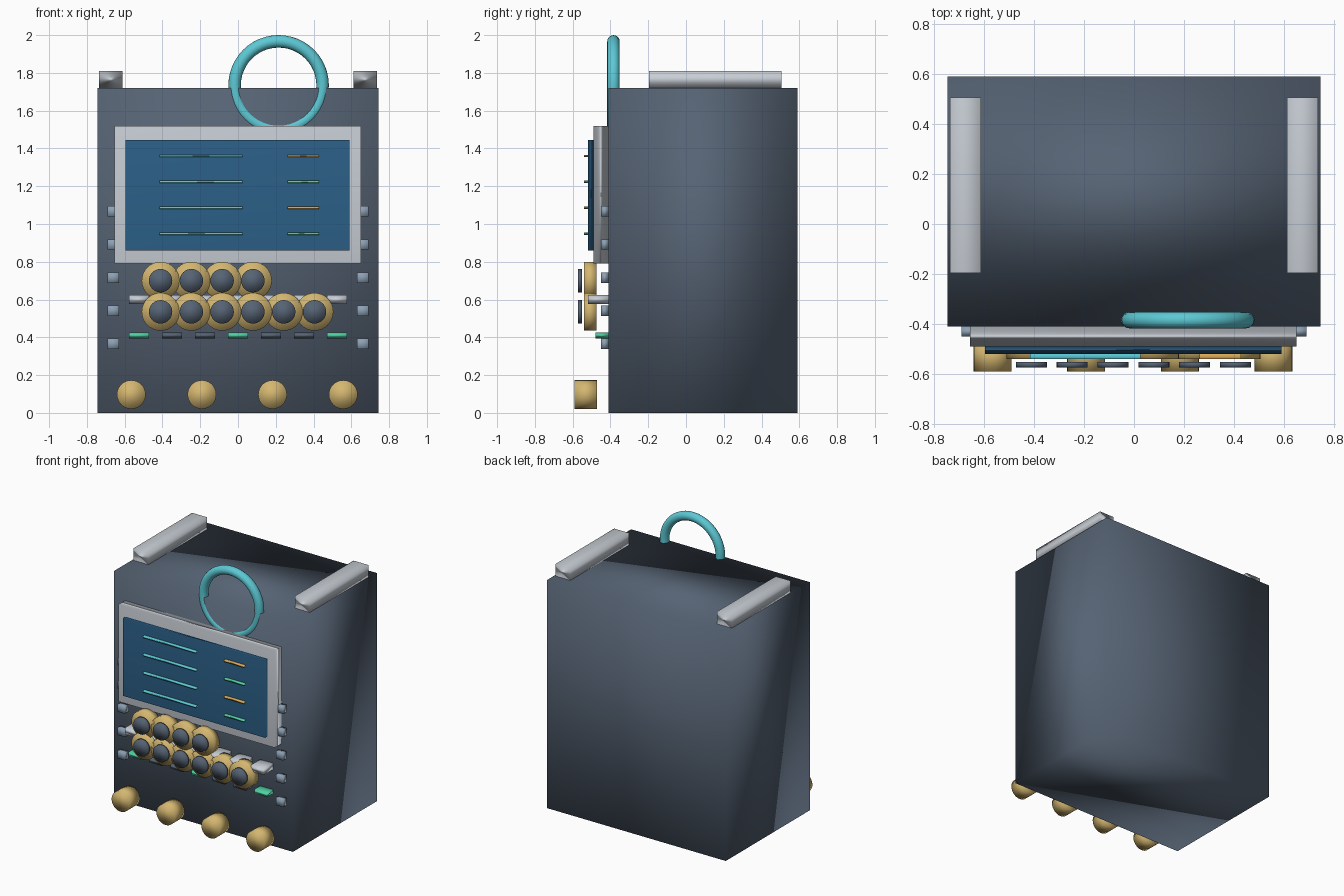
import bpy
import math

if "Cube" in bpy.data.objects:
    bpy.data.objects.remove(bpy.data.objects["Cube"])


def material(name, rgb):
    mat = bpy.data.materials.new(name)
    mat.use_nodes = True
    mat.diffuse_color = (*rgb, 1)
    mat.node_tree.nodes["Principled BSDF"].inputs["Base Color"].default_value = (*rgb, 1)
    return mat


slate = material("slate", (0.093, 0.125, 0.174))
silver = material("silver", (0.58, 0.62, 0.67))
teal = material("teal", (0.107, 0.58, 0.66))
brass = material("brass", (0.66, 0.47, 0.162))
screen_blue = material("screen_blue", (0.025, 0.117, 0.246))
mint = material("mint", (0.08, 0.64, 0.376))
steel = material("steel", (0.262, 0.352, 0.456))
amber = material("amber", (0.70, 0.40, 0.10))


def finish(name, mat):
    obj = bpy.context.object
    obj.name = name
    obj.data.materials.append(mat)
    bpy.ops.object.shade_smooth()
    return obj


def box(name, mat, xs, ys, zs):
    """Box spanning the given low/high pairs, with softly blended normals."""
    spans = (xs, ys, zs)
    bpy.ops.mesh.primitive_cube_add(size=1, location=[(a + b) / 2 for a, b in spans])
    obj = finish(name, mat)
    obj.scale = [b - a for a, b in spans]
    return obj


def bar(name, mat, x, z, width, height, ys):
    return box(name, mat, (x - width / 2, x + width / 2), ys, (z - height / 2, z + height / 2))


def disc(name, mat, x, z, radius, ys):
    """Cylinder whose axis runs front to back."""
    bpy.ops.mesh.primitive_cylinder_add(
        vertices=32, radius=radius, depth=ys[1] - ys[0],
        location=(x, sum(ys) / 2, z), rotation=(math.pi / 2, 0, 0))
    return finish(name, mat)


FRONT = -0.41

# Cabinet and top rails
box("cabinet", slate, (-0.745, 0.745), (FRONT, 0.59), (0, 1.72))
for side, sign in (("left", 1), ("right", -1)):
    bar(f"{side}_top_rail", silver, sign * 0.673, 1.765, 0.125, 0.09, (-0.195, 0.505))

# Ring handle, its lower half nearly flush with the cabinet front
bpy.ops.mesh.primitive_torus_add(
    major_radius=0.233, minor_radius=0.033, major_segments=48, minor_segments=16,
    location=(0.215, -0.384, 1.734), rotation=(math.pi / 2, 0, 0))
finish("ring_handle", teal)

# Display with rows of readout lines
box("display_frame", silver, (-0.655, 0.65), (-0.49, FRONT), (0.79, 1.52))
box("display_screen", screen_blue, (-0.595, 0.59), (-0.52, -0.485), (0.86, 1.445))
for row in range(4):
    z = 1.36 - row * 0.137
    bar(f"readout_long_{row}", teal, -0.195, z, 0.44, 0.013, (-0.54, -0.518))
    bar(f"readout_short_{row}", mint if row % 2 else amber, 0.345, z, 0.165, 0.013, (-0.54, -0.518))

# Small studs down both sides
for row in range(5):
    for side, sign in (("left", 1), ("right", -1)):
        bar(f"{side}_stud_{row}", steel, sign * 0.66, 1.067 - row * 0.1755, 0.06, 0.055, (-0.45, FRONT))

# Silver key row and status light row
for i in range(7):
    x = (i - 3) * 0.175
    bar(f"key_{i}", silver, x, 0.6, 0.105, 0.048, (-0.52, FRONT))
    lit = i % 3 == 0
    bar(f"status_light_{i}", mint if lit else slate, x, 0.41, 0.105, 0.03, (-0.48, FRONT))

# Two rows of round dials with dark caps
for z, count in ((0.7, 4), (0.535, 6)):
    for i in range(count):
        x = -0.41 + i * 0.163
        disc(f"dial_{count}_{i}", brass, x, z, 0.1, (-0.54, -0.475))
        disc(f"dial_cap_{count}_{i}", slate, x, z, 0.062, (-0.573, -0.551))

# Row of large knobs along the bottom
for i in range(4):
    disc(f"knob_{i}", brass, -0.565 + i * 0.374, 0.097, 0.076, (-0.59, -0.47))
